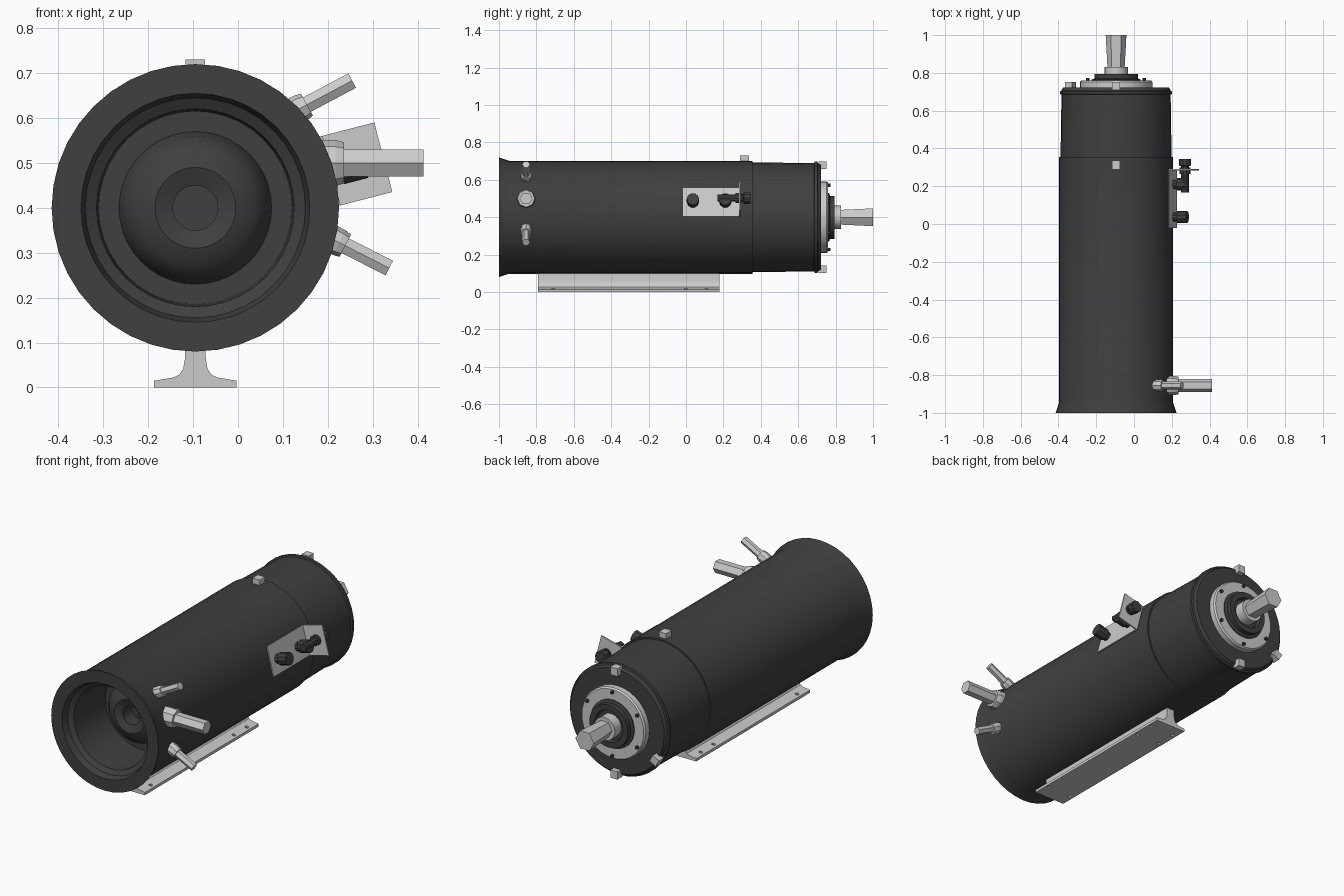
import bpy, bmesh, math
from mathutils import Vector, Matrix

if "Cube" in bpy.data.objects:
    bpy.data.objects.remove(bpy.data.objects["Cube"])

CX, CZ = -0.095, 0.40
dark = bpy.data.materials.new("dark_paint")
dark.diffuse_color = (0.05, 0.05, 0.05, 1)
dark.use_nodes = True
dark.node_tree.nodes["Principled BSDF"].inputs["Base Color"].default_value = dark.diffuse_color


def finish(bm, name, mat=None, smooth=None):
    bmesh.ops.remove_doubles(bm, verts=bm.verts, dist=1e-5)
    bmesh.ops.recalc_face_normals(bm, faces=bm.faces)
    me = bpy.data.meshes.new(name)
    bm.to_mesh(me)
    bm.free()
    ob = bpy.data.objects.new(name, me)
    bpy.context.collection.objects.link(ob)
    if mat:
        me.materials.append(mat)
    if smooth:
        bpy.ops.object.select_all(action='DESELECT')
        ob.select_set(True)
        bpy.context.view_layer.objects.active = ob
        bpy.ops.object.shade_smooth_by_angle(angle=math.radians(smooth))
    return ob


def lathe(name, profile, axis_pt, axis, sides=40, mat=None, smooth=30, closed=False):
    """Spin (radius, distance along axis) points around an axis."""
    rot = Vector(axis).to_track_quat('Z', 'Y').to_matrix()
    bm = bmesh.new()
    rings = []
    for r, d in profile:
        rings.append([bm.verts.new(Vector(axis_pt) + rot @ Vector((
            r * math.cos(2 * math.pi * i / sides), r * math.sin(2 * math.pi * i / sides), d)))
            for i in range(sides)])
    pairs = list(zip(rings, rings[1:]))
    if closed:
        pairs.append((rings[-1], rings[0]))
    for a, b in pairs:
        for i in range(sides):
            j = (i + 1) % sides
            bm.faces.new((a[i], a[j], b[j], b[i]))
    return finish(bm, name, mat, smooth)


def body_lathe(name, profile, **kw):
    return lathe(name, profile, (CX, 0, CZ), (0, 1, 0), **kw)


def box(name, center, size, tilt=0, mat=None):
    bm = bmesh.new()
    m = Matrix.Translation(center) @ Matrix.Rotation(tilt, 4, 'Y') @ Matrix.Diagonal((*size, 1))
    bmesh.ops.create_cube(bm, size=1, matrix=m)
    return finish(bm, name, mat)


# Main housing: outer shell, front bore and the domed hub at its bottom
body_lathe("housing", [
    (0, -0.70), (0.05, -0.70), (0.05, -0.775), (0.09, -0.79), (0.13, -0.775), (0.16, -0.74),
    (0.17, -0.69), (0.215, -0.69), (0.22, -0.95), (0.245, -0.965), (0.255, -1.0),
    (0.32, -1.0), (0.302, -0.945), (0.302, 0.355), (0.294, 0.355), (0.289, 0.68),
    (0.289, 0.685), (0.297, 0.688), (0.297, 0.702), (0.288, 0.705), (0.288, 0.71),
    (0.28, 0.722), (0, 0.722)], mat=dark)

# Rear bearing flange, hub and stepped shaft
body_lathe("bearing_flange", [(0.13, 0.715), (0.192, 0.715), (0.192, 0.752), (0.185, 0.76),
                              (0.13, 0.76)], closed=True, sides=32)
body_lathe("shaft_hub", [(0, 0.715), (0.13, 0.715), (0.13, 0.765), (0.115, 0.77), (0.115, 0.795),
                         (0.085, 0.795), (0.08, 0.775), (0, 0.775)], sides=32, mat=dark)
body_lathe("shaft_collar", [(0, 0.77), (0.062, 0.77), (0.062, 0.83), (0, 0.83)], sides=16)
body_lathe("drive_shaft", [(0, 0.82), (0.045, 0.82), (0.055, 1.0), (0, 1.0)], sides=6, smooth=None)

# Flange bolts
for k in range(6):
    a = math.radians(90 + 60 * k)
    lathe(f"flange_bolt_{k}", [(0, 0.75), (0.009, 0.75), (0.009, 0.772), (0, 0.772)],
          (CX + 0.172 * math.cos(a), 0, CZ + 0.172 * math.sin(a)), (0, 1, 0),
          sides=8, mat=dark, smooth=None)

# Square lugs around the rear end and on top of the housing
for k, deg in enumerate((90, 210, 270)):
    a = math.radians(deg)
    box(f"rear_lug_{k}", (CX + 0.278 * math.cos(a), 0.73, CZ + 0.278 * math.sin(a)),
        (0.042, 0.042, 0.042), math.pi / 2 - a)
box("top_lug", (CX, 0.312, 0.708), (0.043, 0.047, 0.044))

# Mounting foot: filleted inverted T, extruded along the body
half = [(0.092, 0), (0.092, 0.015), (0.05, 0.022), (0.036, 0.028), (0.027, 0.042),
        (0.023, 0.065), (0.023, 0.11)]
prof = half + [(-x, z) for x, z in reversed(half)]
bm = bmesh.new()
face = bm.faces.new([bm.verts.new((CX + x, -0.79, z)) for x, z in prof])
ext = bmesh.ops.extrude_face_region(bm, geom=[face])
bmesh.ops.translate(bm, vec=(0, 0.97, 0),
                    verts=[v for v in ext["geom"] if isinstance(v, bmesh.types.BMVert)])
if len(bm.faces) < len(prof) + 2:
    bm.faces.new([v for v in bm.verts if v.co.y < -0.78])
foot = finish(bm, "mounting_foot", smooth=30)

# Bolt holes through the foot
bm = bmesh.new()
for y in (-0.71, 0.0, 0.11):
    for s in (-1, 1):
        bmesh.ops.create_cone(bm, cap_ends=True, segments=10, radius1=0.01, radius2=0.01,
                              depth=0.1, matrix=Matrix.Translation((CX + s * 0.07, y, 0.01)))
cutter = finish(bm, "foot_hole_cutter")
cutter.hide_render = True
cutter.hide_set(True)
mod = foot.modifiers.new("holes", 'BOOLEAN')
mod.object = cutter
mod.solver = 'EXACT'
bpy.context.view_layer.objects.active = foot
bpy.ops.object.modifier_apply(modifier=mod.name)
bpy.data.objects.remove(cutter)


# Three side pipes, each a collar and a six-sided tube
def pipe(name, start, deg, collar_r, collar_len, tube_r, length):
    a = math.radians(deg)
    axis = (math.cos(a), 0, math.sin(a))
    p = (start[0], -0.855, start[1])
    lathe(name + "_collar", [(0, -0.05), (collar_r, -0.05), (collar_r, collar_len * 0.6),
                             (collar_r * 0.9, collar_len), (0, collar_len)], p, axis,
          sides=8, smooth=None)
    lathe(name + "_tube", [(0, 0), (tube_r, 0), (tube_r, length), (0, length)], p, axis,
          sides=6, smooth=None)


pipe("middle_pipe", (0.19, 0.50), 0, 0.051, 0.046, 0.035, 0.223)
pipe("upper_pipe", (0.12, 0.612), 28, 0.031, 0.038, 0.021, 0.152)
pipe("lower_pipe", (0.205, 0.333), -27, 0.031, 0.038, 0.021, 0.148)

# Tilted angle bracket on the right side
tilt = math.radians(-14.5)
out = Vector((math.cos(tilt), 0, -math.sin(tilt)))
mid = Vector((0.205, 0, 0.482))
box("bracket_plate", mid + Vector((0, 0.135, 0)), (0.007, 0.31, 0.16), tilt)
box("bracket_flange", mid + out * 0.06 + Vector((0, 0.287, 0)), (0.125, 0.007, 0.16), tilt)
for k, y in enumerate((0.02, 0.25)):
    box(f"bracket_spacer_{k}", mid - out * 0.015 + Vector((0, y, 0)), (0.03, 0.03, 0.05), tilt)

# Dark connectors: two on the plate, one through the flange
plug = [(0, -0.005), (0.024, -0.005), (0.024, 0.025), (0.033, 0.025), (0.033, 0.08), (0, 0.08)]
for k, y in enumerate((0.037, 0.21)):
    lathe(f"plate_connector_{k}", plug, mid + Vector((0, y, -0.005)), out,
          sides=10, mat=dark, smooth=None)
lathe("flange_connector", [(0, 0.168), (0.02, 0.168), (0.02, 0.265), (0.028, 0.265), (0.028, 0.298),
                           (0.02, 0.298), (0.02, 0.305), (0.032, 0.31), (0.032, 0.345), (0, 0.345)],
      (0.27, 0, 0.502), (0, 1, 0), sides=10, mat=dark, smooth=None)
